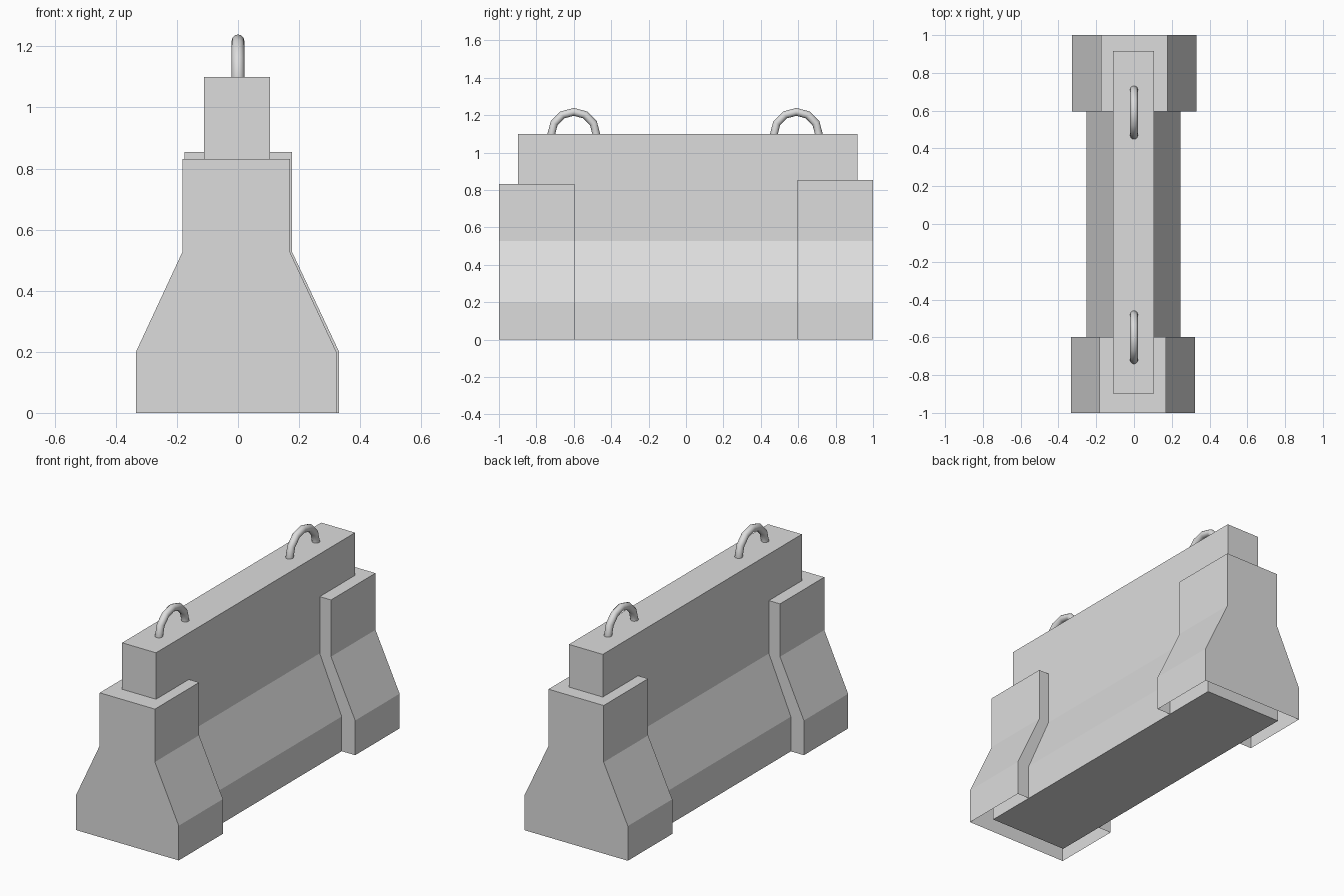
import bpy
import bmesh
import math

cube = bpy.data.objects.get("Cube")
if cube:
    bpy.data.objects.remove(cube, do_unlink=True)

concrete = bpy.data.materials.new("concrete_grey")
concrete.use_nodes = True
GREY = (0.72, 0.72, 0.72, 1)
concrete.diffuse_color = GREY
concrete.node_tree.nodes["Principled BSDF"].inputs["Base Color"].default_value = GREY

FOOT_Z, BEND_Z = 0.2, 0.527


def barrier_section(name, x_mid, half_foot, half_neck, top, y0, y1, closed_bottom):
    """Extrude the flared barrier profile along y."""
    right = [(half_foot, 0), (half_foot, FOOT_Z), (half_neck, BEND_Z), (half_neck, top)]
    profile = right + [(-x, z) for x, z in reversed(right)]
    bm = bmesh.new()
    face = bm.faces.new([bm.verts.new((x_mid + x, y0, z)) for x, z in profile])
    extruded = bmesh.ops.extrude_face_region(bm, geom=[face], use_keep_orig=True)
    moved = [g for g in extruded["geom"] if isinstance(g, bmesh.types.BMVert)]
    bmesh.ops.translate(bm, verts=moved, vec=(0, y1 - y0, 0))
    bmesh.ops.recalc_face_normals(bm, faces=bm.faces)
    if not closed_bottom:
        under = [f for f in bm.faces if all(v.co.z < 0.001 for v in f.verts)]
        bmesh.ops.delete(bm, geom=under, context="FACES_ONLY")
    mesh = bpy.data.meshes.new(name)
    bm.to_mesh(mesh)
    bm.free()
    mesh.materials.append(concrete)
    obj = bpy.data.objects.new(name, mesh)
    bpy.context.collection.objects.link(obj)
    return obj


# Long central wall and the two hollow-bottomed end sleeves
barrier_section("wall_core", -0.003, 0.248, 0.108, 1.1, -0.897, 0.917, True)
barrier_section("front_sleeve", -0.006, 0.328, 0.176, 0.832, -1, -0.597, False)
barrier_section("back_sleeve", 0.001, 0.33, 0.176, 0.854, 0.595, 1, False)

# Lifting loops, half sunk into the top of the wall
for name, y in (("front_lifting_loop", -0.6), ("back_lifting_loop", 0.59)):
    bpy.ops.mesh.primitive_torus_add(
        major_segments=12, minor_segments=12, major_radius=0.121,
        minor_radius=0.021, location=(0, y, 1.097),
        rotation=(0, math.pi / 2, 0))
    loop = bpy.context.object
    loop.name = name
    loop.data.materials.append(concrete)
    bpy.ops.object.shade_smooth_by_angle(angle=math.radians(40))
